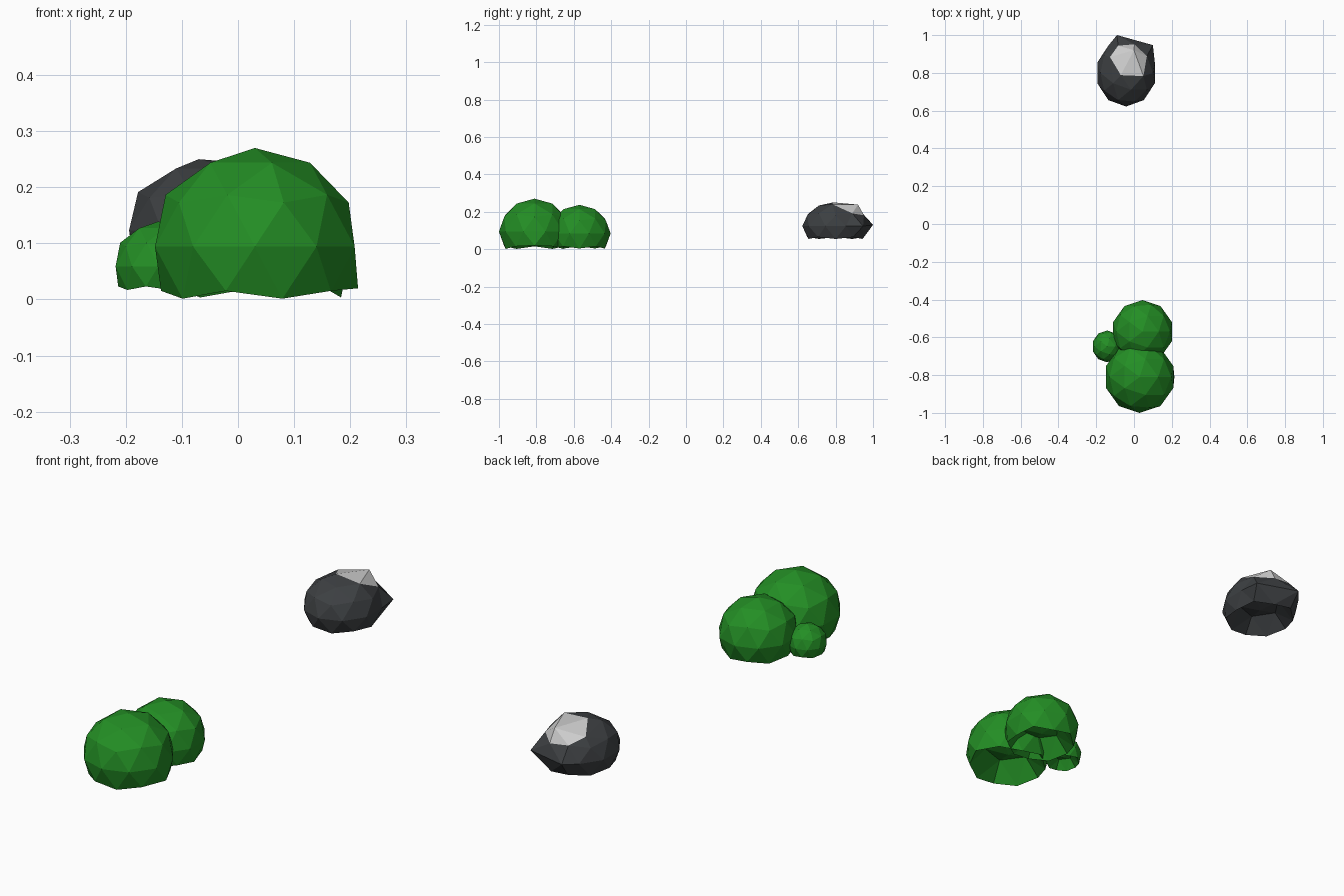
import bpy, bmesh
from mathutils import Vector

if "Cube" in bpy.data.objects:
    bpy.data.objects.remove(bpy.data.objects["Cube"])


def material(name, rgb):
    m = bpy.data.materials.new(name)
    m.diffuse_color = (*rgb, 1)
    m.use_nodes = True
    m.node_tree.nodes["Principled BSDF"].inputs["Base Color"].default_value = m.diffuse_color
    return m


GREEN = material("leaf_green", (0.017, 0.27, 0.018))
DARK = material("rock_dark", (0.046, 0.05, 0.054))
LIGHT = material("rock_light", (0.55, 0.55, 0.55))


def dome(name, centre, radii, mats, pulls=(), light=()):
    """Low-poly ball with its underside pushed inward; pulls move the nearest vertices."""
    bm = bmesh.new()
    bmesh.ops.create_icosphere(bm, subdivisions=2, radius=1)
    for v in bm.verts:
        if v.co.z < -0.7:
            v.co.z += 0.85
        v.co = Vector([c + r * k for c, r, k in zip(centre, radii, v.co)])
    # choose the vertices first, then move them
    near = [min(bm.verts, key=lambda v: (v.co - Vector(p)).length) for p in pulls]
    for v, p in zip(near, pulls):
        v.co = p
    # lighter faces around one vertex
    for i in light:
        for f in near[i].link_faces:
            f.material_index = 1
    bmesh.ops.recalc_face_normals(bm, faces=bm.faces)
    me = bpy.data.meshes.new(name)
    bm.to_mesh(me)
    bm.free()
    for m in mats:
        me.materials.append(m)
    ob = bpy.data.objects.new(name, me)
    bpy.context.collection.objects.link(ob)
    return ob


# bush made of three overlapping clumps
dome("bush_large", (0.03, -0.81, 0.094), (0.187, 0.19, 0.176), [GREEN],
     pulls=[(0.214, -0.81, 0.02)])
dome("bush_medium", (0.045, -0.57, 0.084), (0.163, 0.167, 0.153), [GREEN])
dome("bush_small", (-0.142, -0.648, 0.059), (0.08, 0.084, 0.08), [GREEN])

# rock with a chipped pale patch: patch centre first, then its rim
dome("rock", (-0.042, 0.80, 0.123), (0.16, 0.178, 0.13), [DARK, LIGHT],
     pulls=[(0.0, 0.92, 0.238), (-0.07, 0.788, 0.25), (0.05, 0.783, 0.24),
            (0.10, 0.947, 0.123), (0.01, 1.0, 0.125), (-0.09, 1.0, 0.13),
            (-0.127, 0.884, 0.218)],
     light=[0])
